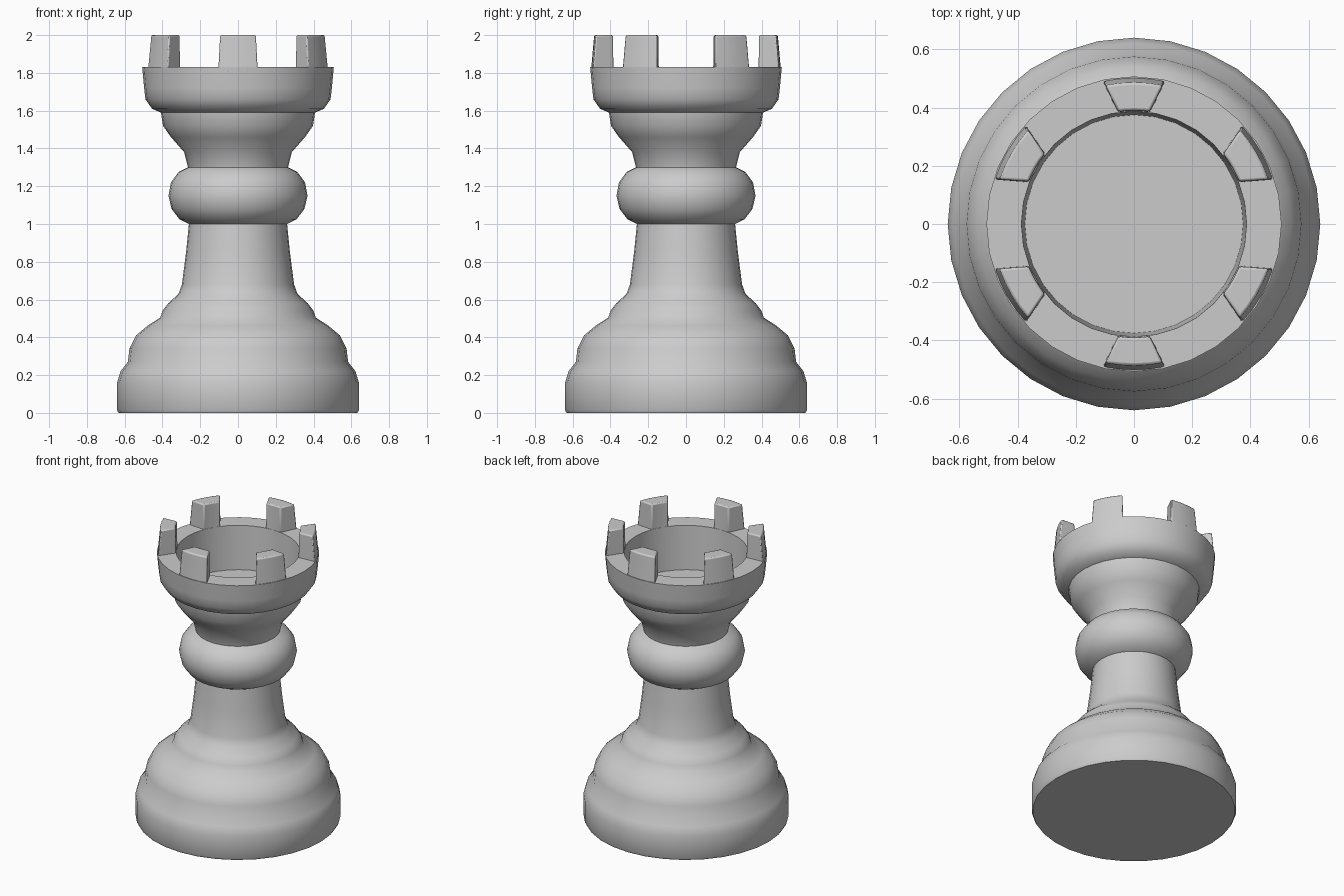
import bpy, bmesh, math

if "Cube" in bpy.data.objects:
    bpy.data.objects.remove(bpy.data.objects["Cube"])

SEG = 32
grey = bpy.data.materials.new("light_grey")
grey.diffuse_color = (0.6, 0.6, 0.6, 1)
grey.use_nodes = True
grey.node_tree.nodes["Principled BSDF"].inputs["Base Color"].default_value = grey.diffuse_color


def finish(bm, name, angle):
    bmesh.ops.recalc_face_normals(bm, faces=bm.faces)
    me = bpy.data.meshes.new(name)
    bm.to_mesh(me)
    bm.free()
    me.materials.append(grey)
    ob = bpy.data.objects.new(name, me)
    bpy.context.collection.objects.link(ob)
    bpy.ops.object.select_all(action='DESELECT')
    ob.select_set(True)
    bpy.context.view_layer.objects.active = ob
    bpy.ops.object.shade_smooth_by_angle(angle=math.radians(angle))
    return ob


def ring(bm, r, z):
    return [bm.verts.new((r * math.cos(2 * math.pi * i / SEG),
                          r * math.sin(2 * math.pi * i / SEG), z)) for i in range(SEG)]


# turned body: base steps, stem, collar, cup, rim and hollow top
profile = [(0.632, 0), (0.64, 0.015), (0.64, 0.16), (0.622, 0.22), (0.583, 0.27),
           (0.575, 0.34), (0.54, 0.41), (0.48, 0.46), (0.412, 0.505), (0.40, 0.54),
           (0.37, 0.58), (0.315, 0.63), (0.297, 0.68), (0.275, 0.85), (0.26, 1.0),
           (0.31, 1.025), (0.352, 1.08), (0.368, 1.15), (0.355, 1.22), (0.315, 1.275),
           (0.265, 1.30), (0.285, 1.38), (0.355, 1.46), (0.397, 1.52), (0.408, 1.59),
           (0.455, 1.61), (0.49, 1.66), (0.497, 1.72), (0.507, 1.83),
           (0.387, 1.83), (0.375, 1.53)]
bm = bmesh.new()
rings = [ring(bm, r, z) for r, z in profile]
for a, b in zip(rings, rings[1:]):
    for i in range(SEG):
        j = (i + 1) % SEG
        bm.faces.new((a[i], a[j], b[j], b[i]))
bm.faces.new(rings[0])
bm.faces.new(rings[-1])
finish(bm, "turned_body", 50)


# six battlements: tapered curved blocks standing on the rim
def battlement(index):
    centre = math.radians(30 + 60 * index)
    bm = bmesh.new()
    steps = 4
    sections = []
    for k in range(steps + 1):
        t = 2 * k / steps - 1
        corners = []
        for r, half, z in ((0.387, 8.3, 1.80), (0.504, 12.4, 1.80),
                           (0.486, 11.6, 2.0), (0.39, 8.0, 2.0)):
            a = centre + t * math.radians(half)
            corners.append(bm.verts.new((r * math.cos(a), r * math.sin(a), z)))
        sections.append(corners)
    for a, b in zip(sections, sections[1:]):
        for i in range(4):
            j = (i + 1) % 4
            bm.faces.new((a[i], a[j], b[j], b[i]))
    bm.faces.new(sections[0])
    bm.faces.new(sections[-1])
    ob = finish(bm, f"battlement_{index + 1}", 40)
    bev = ob.modifiers.new("soft_edges", 'BEVEL')
    bev.width = 0.008
    bev.segments = 2


for n in range(6):
    battlement(n)
